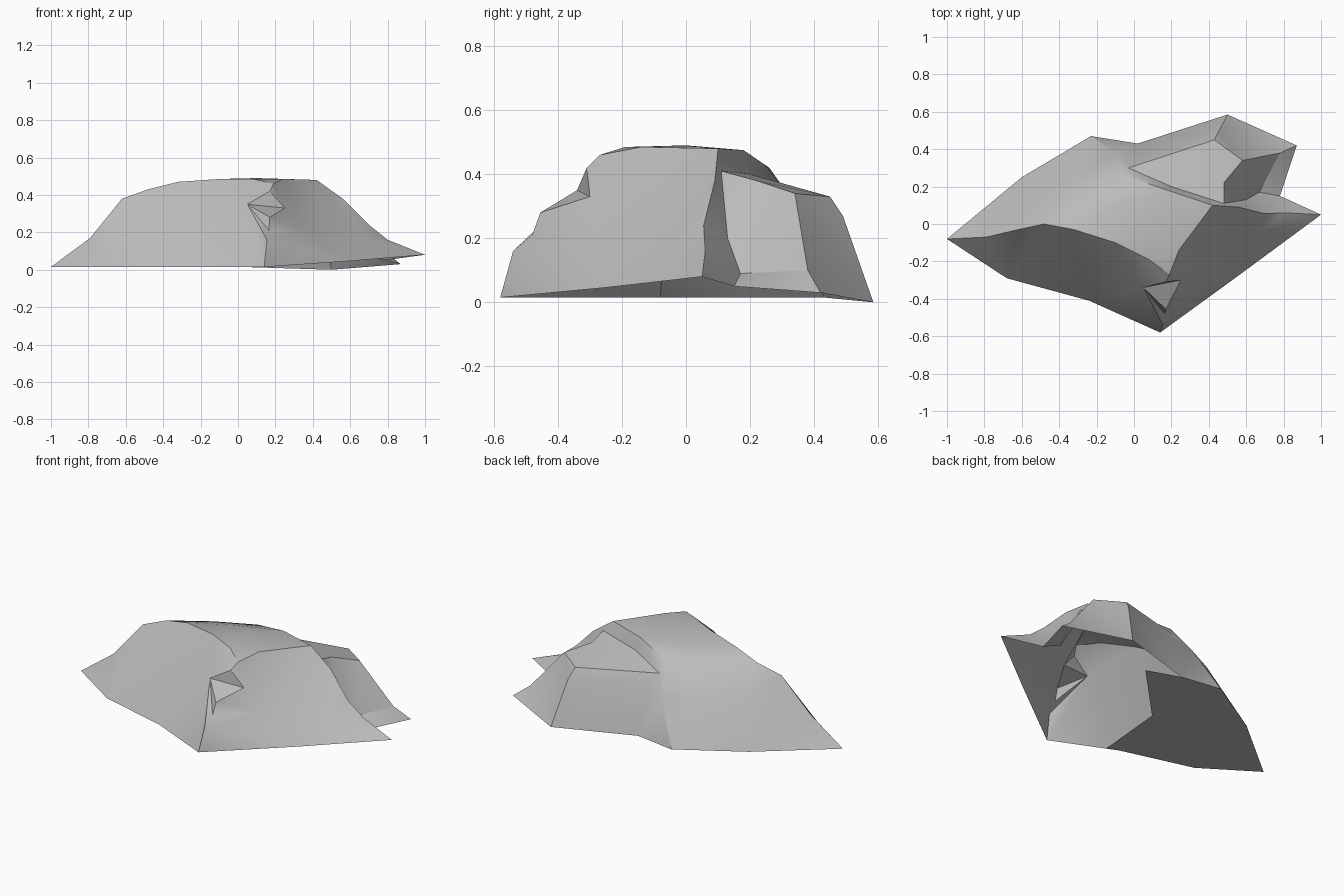
import bpy
import bmesh
from mathutils import Vector
from mathutils.geometry import delaunay_2d_cdt

cube = bpy.data.objects.get("Cube")
if cube:
    bpy.data.objects.remove(cube, do_unlink=True)

points = []
edges = []


def point_index(point):
    """Reuse a point where feature lines meet."""
    if point not in points:
        points.append(point)
    return points.index(point)


def feature_line(*line, closed=False):
    """Register a crease that the rock's facets must follow."""
    indices = [point_index(point) for point in line]
    edges.extend(zip(indices, indices[1:]))
    if closed:
        edges.append((indices[-1], indices[0]))


def make_object(name, bm, material):
    """Turn a bmesh into a shaded object with crisp breaks."""
    mesh = bpy.data.meshes.new(name)
    bm.to_mesh(mesh)
    bm.free()
    mesh.materials.append(material)
    part = bpy.data.objects.new(name, mesh)
    bpy.context.collection.objects.link(part)
    bpy.ops.object.select_all(action="DESELECT")
    part.select_set(True)
    bpy.context.view_layer.objects.active = part
    bpy.ops.object.shade_smooth_by_angle(angle=.55)


# Corners shared by several creases
nose_foot = (.14, -.58, .015)
right_tip = (1, .05, .08)
left_tip = (-1, -.08, .015)
front_left_foot = (-.68, -.29, .015)
front_foot = (-.24, -.41, .015)
back_left_foot = (-.6, .25, .015)
notch_foot = (-.23, .47, .015)
inner_foot = (.02, .43, .015)
back_foot = (.5, .585, 0)
side_foot = (.87, .42, .03)
left_crest = (-.48, 0, .43)
brow = (.17, -.31, .42)
ledge_tip = (.17, -.455, .28)
top_corner = (.42, .1, .48)
back_corner = (-.05, .26, .42)
step_end = (-.03, .3, .36)
step_start = (.48, .11, .41)
back_knee = (.43, .45, .33)
back_shelf = (.45, .49, .27)
block_corner = (.58, .34, .34)

# Open lower rim
feature_line(left_tip, front_left_foot, front_foot, nose_foot,
             (.58, -.26, .045), right_tip, (.78, .15, .05), side_foot,
             back_foot, inner_foot, notch_foot, back_left_foot, closed=True)

# Front shoulder above the long steep wall
feature_line(left_tip, (-.79, -.07, .17), (-.62, -.03, .38), left_crest,
             (-.32, -.03, .47), (-.1, -.1, .485), (.08, -.19, .485), brow)

# Stepped nose and the ledge under the brow
feature_line(nose_foot, (.155, -.54, .16), (.165, -.48, .21), ledge_tip)
feature_line((.05, -.34, .35), ledge_tip, (.25, -.3, .33), closed=True)

# Right crest running down to the side tip
feature_line(brow, (.19, -.27, .46), (.24, -.14, .485), top_corner,
             (.56, .09, .38), (.7, .055, .24), (.8, .06, .16), right_tip)

# Crack across the right face
feature_line((.38, -.28, .2), (.66, -.06, .18))

# Edges of the cap and the step below it
feature_line(top_corner, (.18, .18, .475), back_corner)
feature_line(left_crest, (-.25, .12, .44), back_corner)
feature_line(step_start, (.2, .2, .4), step_end)

# Corner of the main slab beside the back notch
feature_line(back_corner, (-.1, .38, .25), notch_foot)

# Upper edge and bevel of the back wall
feature_line(step_end, back_knee, back_shelf, back_foot)
feature_line(step_end, (.02, .34, .3), back_shelf)
feature_line((.02, .34, .3), inner_foot)

# Rear block: upper edge and foot of its side face
feature_line(step_start, (.48, .22, .38), block_corner, back_knee)
feature_line((.6, .13, .2), (.67, .17, .09), (.78, .38, .1), side_foot)
feature_line(block_corner, (.78, .38, .1))

# Gentle swelling of the cap and the back left slope
for swell in ((-.5, .12, .29), (-.32, .24, .29), (-.1, .1, .465), (.1, 0, .49)):
    point_index(swell)

# Plain stone colour
stone = bpy.data.materials.new("stone_grey")
stone.use_nodes = True
grey = (.5, .5, .5, 1)
stone.diffuse_color = grey
stone.node_tree.nodes["Principled BSDF"].inputs["Base Color"].default_value = grey

# Facet the rock between its creases
flat = [Vector(point[:2]) for point in points]
verts, _, faces, origin, _, _ = delaunay_2d_cdt(flat, edges, [], 1, 1e-5)
shell = bmesh.new()
for vert, source in zip(verts, origin):
    height = points[source[0]][2] if source else .2
    shell.verts.new((vert.x, vert.y, height))
shell.verts.ensure_lookup_table()
for face in faces:
    new_face = shell.faces.new([shell.verts[i] for i in face])
    new_face.normal_update()
    if new_face.normal.z < 0:
        new_face.normal_flip()
make_object("rock_shell", shell, stone)

# Flat underside closing the left half, facing down
underside = bmesh.new()
outline = (left_tip, back_left_foot, notch_foot, inner_foot, (.22, .36, .015),
           (-.13, 0, .015), (-.17, -.44, .015), front_foot, front_left_foot)
underside.faces.new([underside.verts.new(corner) for corner in outline])
bmesh.ops.triangulate(underside, faces=underside.faces[:])
make_object("rock_underside", underside, stone)
